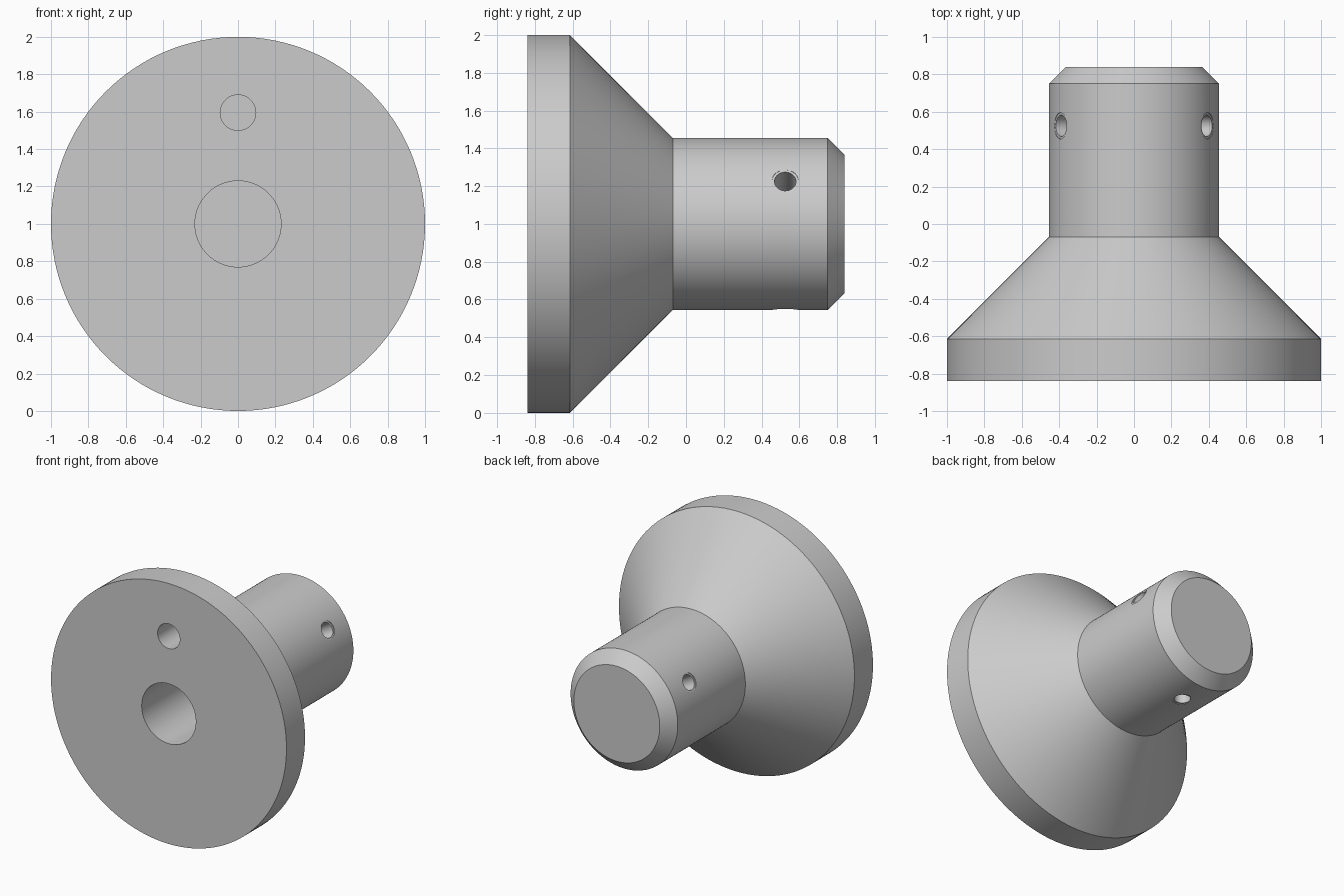
import bpy, bmesh
from math import cos, sin, radians, tau
from mathutils import Vector, Matrix

if "Cube" in bpy.data.objects:
    bpy.data.objects.remove(bpy.data.objects["Cube"], do_unlink=True)

grey = bpy.data.materials.new("plain grey")
grey.use_nodes = True
grey.diffuse_color = (0.6, 0.6, 0.6, 1)
grey.node_tree.nodes["Principled BSDF"].inputs["Base Color"].default_value = (0.6, 0.6, 0.6, 1)

CENTRE = Vector((0, 0, 1))
FRONT, BACK = -0.84, 0.84
SHAFT_R = 0.455


def lathe(name, profile, steps=128):
    """Turn (radius, y) points around the horizontal y axis."""
    bm = bmesh.new()
    verts = [bm.verts.new((0, y, r)) for r, y in profile]
    edges = [bm.edges.new(pair) for pair in zip(verts, verts[1:])]
    bmesh.ops.spin(bm, geom=verts + edges, cent=(0, 0, 0), axis=(0, 1, 0),
                   angle=tau, steps=steps)
    bmesh.ops.remove_doubles(bm, verts=bm.verts, dist=0.0005)
    bmesh.ops.recalc_face_normals(bm, faces=bm.faces)
    bmesh.ops.transform(bm, matrix=Matrix.Translation(CENTRE), verts=bm.verts)
    mesh = bpy.data.meshes.new(name)
    bm.to_mesh(mesh)
    bm.free()
    mesh.materials.append(grey)
    obj = bpy.data.objects.new(name, mesh)
    bpy.context.collection.objects.link(obj)
    return obj


def drill(target, radius, start, end):
    """Cut a round hole between two points."""
    axis = end - start
    bpy.ops.mesh.primitive_cylinder_add(
        vertices=48, radius=radius, depth=axis.length, location=(start + end) / 2,
        rotation=axis.to_track_quat('Z', 'Y').to_euler())
    cutter = bpy.context.object
    cutter.name = "drill_cutter"
    cutter.hide_render = True
    cutter.data.materials.append(grey)
    mod = target.modifiers.new("drill", 'BOOLEAN')
    mod.operation = 'DIFFERENCE'
    mod.solver = 'EXACT'
    mod.object = cutter
    bpy.ops.object.select_all(action='DESELECT')
    target.select_set(True)
    bpy.context.view_layer.objects.active = target
    bpy.ops.object.modifier_apply(modifier=mod.name)
    bpy.data.objects.remove(cutter, do_unlink=True)


# Disc, cone, chamfered shaft and blind central bore
body = lathe("flanged_hub", [
    (0, BACK), (0.365, BACK), (SHAFT_R, 0.75), (SHAFT_R, -0.07),
    (1, -0.615), (1, FRONT), (0.23, FRONT), (0.23, 0.66), (0, 0.66)])

# Blind pin hole in the front face
drill(body, 0.095, Vector((0, FRONT - 0.1, 1.595)), Vector((0, -0.46, 1.595)))

# Three set-screw holes, each with a small spot-faced flat
for angle in (30, 150, 270):
    out = Vector((cos(radians(angle)), 0, sin(radians(angle))))
    base = CENTRE + Vector((0, 0.525, 0))
    drill(body, 0.07, base + out * 0.449, base + out * 0.6)
    drill(body, 0.057, base + out * 0.15, base + out * 0.6)

# Smooth curved walls, crisp rims
bpy.ops.object.shade_smooth_by_angle(angle=radians(30))
